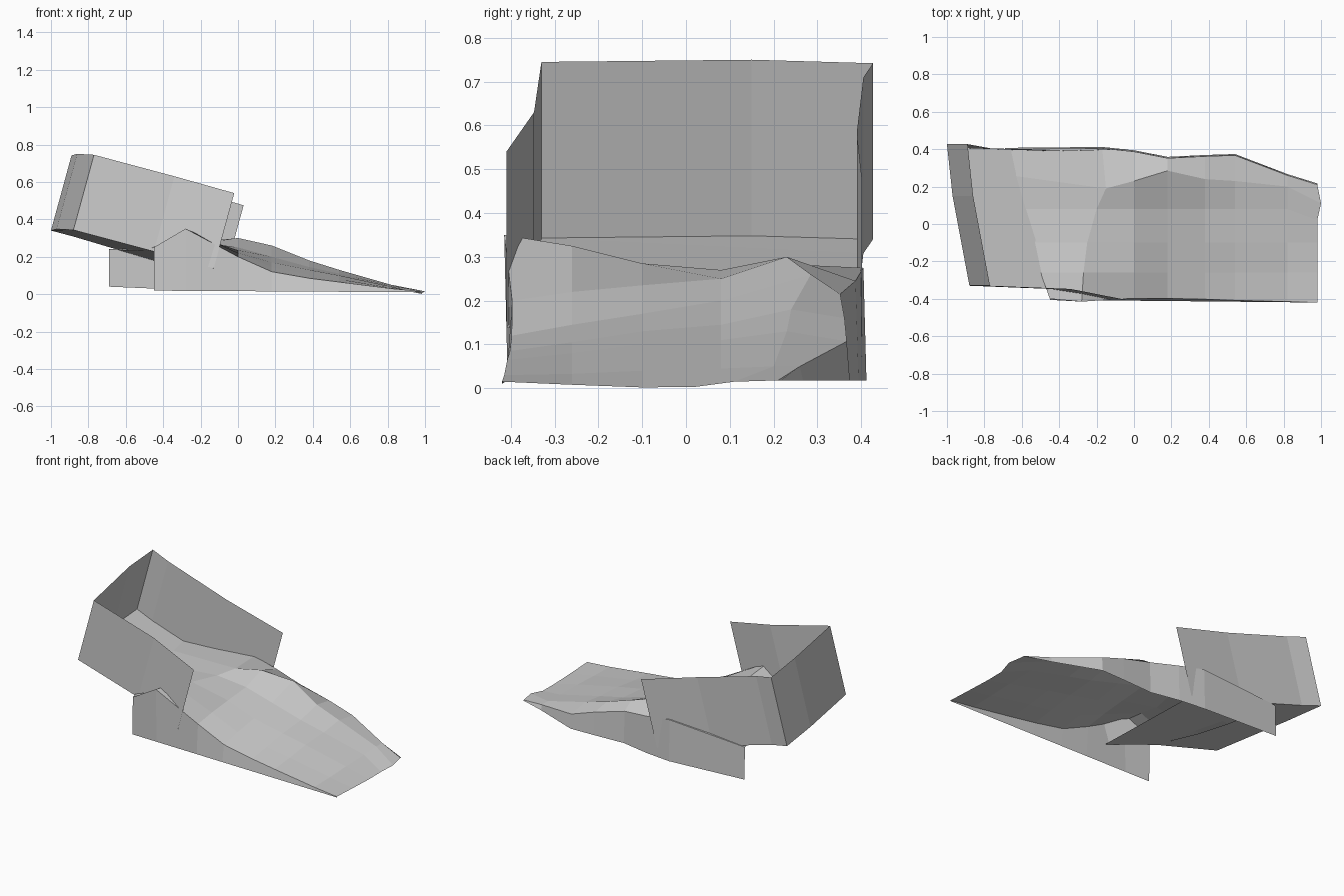
import bpy


def make_mesh(name, verts, faces):
    mesh = bpy.data.meshes.new(name)
    mesh.from_pydata(verts, [], faces)
    mesh.update()
    obj = bpy.data.objects.new(name, mesh)
    bpy.context.collection.objects.link(obj)
    return obj


def loft(name, rows):
    """Join equally long rows of points with quads."""
    n = len(rows[0])
    faces = [(r * n + c, r * n + c + 1, (r + 1) * n + c + 1, (r + 1) * n + c)
             for r in range(len(rows) - 1) for c in range(n - 1)]
    return make_mesh(name, [p for row in rows for p in row], faces)


# Tilted open tray: the rim runs around three sides, open at the +x end
rim = [(-.02, -.41, .54), (-.34, -.347, .63), (-.77, -.33, .745),
       (-.86, .15, .75), (-.89, .427, .742),
       (-.77, .405, .71), (-.35, .39, .585), (.03, .402, .475)]
base = [(x - .11, y, z - .402) for x, y, z in rim]
loft("tray_walls", [base, rim])
make_mesh("tray_floor", base, [(0, 7, 6, 1), (1, 6, 5, 2), (2, 5, 4, 3)])

# Draped sheet: shared columns in x, the first two columns vary per row
cols = [0, .18, .38, .54, .82, .98]
left_x = [-.45, -.50, -.56, -.62, -.66, -.69]
crest_x = [-.28, -.27, -.25, -.20, -.15, -.17]
row_y = [
    [-.40, -.415, -.397, -.398, -.402, -.408, -.415, -.42],
    [-.26] * 8,
    [-.10] * 8,
    [.08] * 7 + [.02],
    [.26, .19, .23, .285, .24, .23, .20, .11],
    [.40, .405, .387, .352, .362, .367, .26, .21],
]
row_z = [
    [.25, .35, .20, .12, .085, .065, .03, .015],
    [.235, .325, .22, .145, .105, .08, .033, .008],
    [.23, .285, .235, .17, .13, .10, .04, .002],
    [.235, .27, .25, .20, .145, .11, .045, .003],
    [.24, .285, .30, .26, .18, .13, .05, .015],
    [.24, .275, .245, .215, .16, .107, .05, .018],
]
sheet = []
for i in range(6):
    xs = [left_x[i], crest_x[i]] + cols
    if i == 4:
        xs[-1] = 1.0
    sheet.append(list(zip(xs, row_y[i], row_z[i])))
loft("draped_sheet", sheet)

# Skirts hanging from both long edges of the sheet down to the ground
front_foot = [(x, -.41 - .01 * x, .016 - .006 * x) for x, y, z in sheet[0]]
loft("front_skirt", [front_foot, sheet[0]])
back_foot = [(x, y + .007, .04 if x < -.6 else .018) for x, y, z in sheet[-1]]
loft("back_skirt", [sheet[-1], back_foot])
